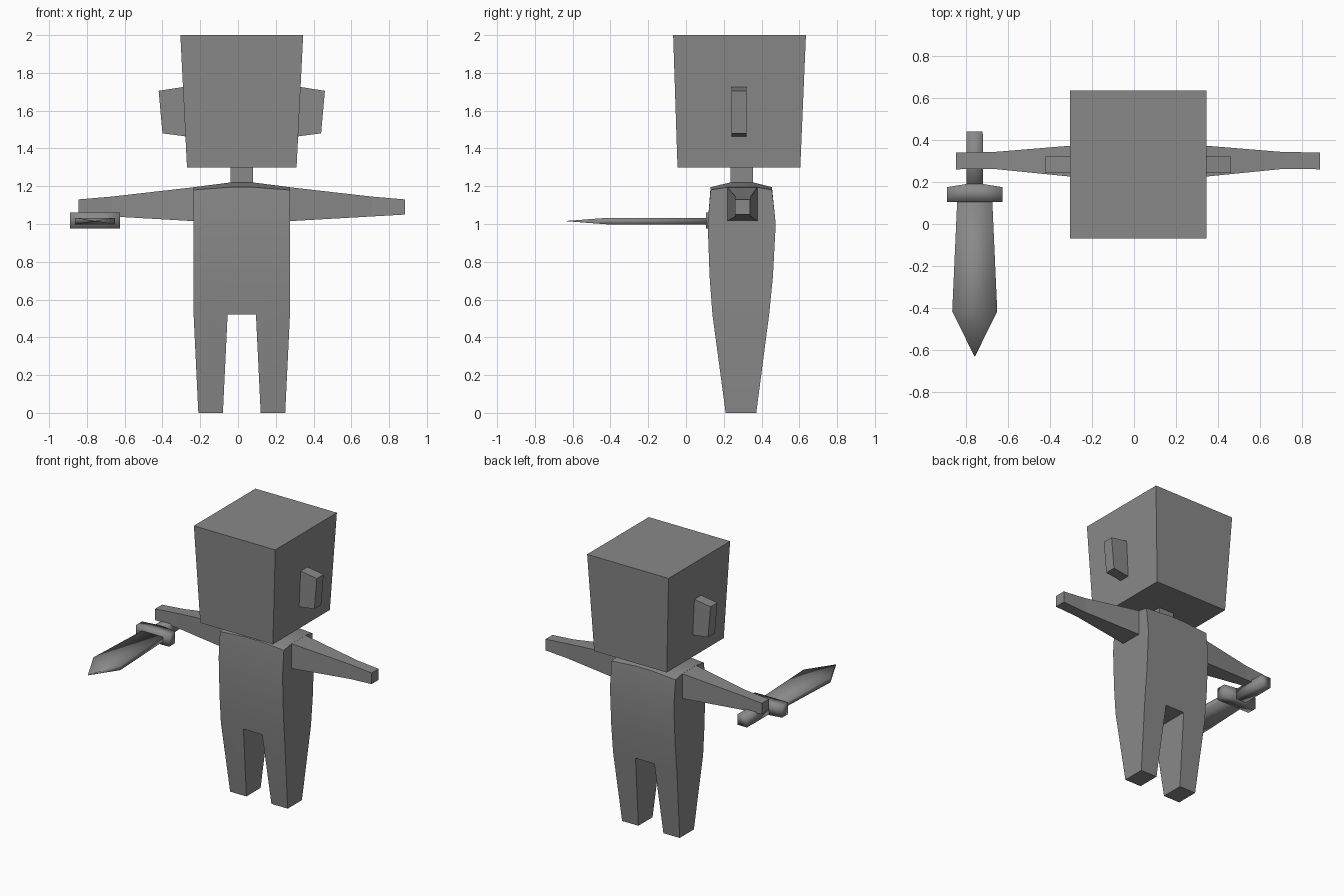
import bpy, bmesh

if "Cube" in bpy.data.objects:
    bpy.data.objects.remove(bpy.data.objects["Cube"])

CX = 0.02  # body centre line

grey = bpy.data.materials.new("plain grey")
grey.diffuse_color = (0.25, 0.25, 0.25, 1)
grey.use_nodes = True
grey.node_tree.nodes["Principled BSDF"].inputs["Base Color"].default_value = grey.diffuse_color


def loft_mesh(loops):
    """Skin equal-length point loops and cap both ends."""
    bm = bmesh.new()
    rings = [[bm.verts.new(p) for p in loop] for loop in loops]
    n = len(rings[0])
    for a, b in zip(rings, rings[1:]):
        for i in range(n):
            j = (i + 1) % n
            bm.faces.new((a[i], a[j], b[j], b[i]))
    bm.faces.new(rings[0])
    bm.faces.new(rings[-1])
    return bm


def finish(name, bm, smooth=None):
    bmesh.ops.remove_doubles(bm, verts=bm.verts[:], dist=0.0005)
    bmesh.ops.recalc_face_normals(bm, faces=bm.faces[:])
    me = bpy.data.meshes.new(name)
    bm.to_mesh(me)
    bm.free()
    me.materials.append(grey)
    ob = bpy.data.objects.new(name, me)
    bpy.context.collection.objects.link(ob)
    if smooth:
        for p in me.polygons:
            p.use_smooth = True
        if smooth == "angle":
            bpy.ops.object.select_all(action='DESELECT')
            ob.select_set(True)
            bpy.context.view_layer.objects.active = ob
            bpy.ops.object.shade_smooth_by_angle()
    return ob


def rect_x(x, y0, y1, z0, z1):
    return [(x, y0, z0), (x, y1, z0), (x, y1, z1), (x, y0, z1)]


def rect_y(y, x0, x1, z0, z1):
    return [(x0, y, z0), (x1, y, z0), (x1, y, z1), (x0, y, z1)]


def rect_z(z, x0, x1, y0, y1):
    return [(x0, y0, z), (x1, y0, z), (x1, y1, z), (x0, y1, z)]


# torso: side profile lofted across the width, with a raised collar
def torso_section(x, inner):
    s = 1 if x > 0 else -1
    xt = s * 0.06 if inner else x
    rim = 1.195 if inner else 1.18
    top = 1.22 if inner else 1.195
    ya, yb = (0.235, 0.355) if inner else (0.22, 0.375)
    pts = [(x, 0.14, 0.52), (x, 0.125, 0.72), (x, 0.115, 1.0), (xt, 0.13, rim),
           (xt, ya, top), (xt, yb, top), (xt, 0.455, rim),
           (x, 0.475, 1.0), (x, 0.46, 0.72), (x, 0.44, 0.52)]
    return [(CX + px, py, pz) for px, py, pz in pts]


bm = loft_mesh([torso_section(-0.255, False), torso_section(-0.075, True),
                torso_section(0.075, True), torso_section(0.255, False)])
# legs: pull the two outer bottom faces down to the ground and taper them
bottom = [f for f in bm.faces
          if all(abs(v.co.z - 0.52) < 1e-4 for v in f.verts)
          and abs(f.calc_center_median().x - CX) > 0.1]
for f in bmesh.ops.extrude_discrete_faces(bm, faces=bottom)["faces"]:
    for v in f.verts:
        dx = v.co.x - CX
        half = 0.23 if abs(dx) > 0.2 else 0.10
        v.co = (CX + (half if dx > 0 else -half), 0.21 if v.co.y < 0.29 else 0.372, 0)
finish("body_and_legs", bm, "angle")

# neck and head
finish("neck", loft_mesh([rect_z(1.20, CX - 0.06, CX + 0.06, 0.235, 0.355),
                          rect_z(1.31, CX - 0.06, CX + 0.06, 0.235, 0.355)]))
finish("head", loft_mesh([rect_z(1.30, CX - 0.29, CX + 0.29, -0.045, 0.605),
                          rect_z(2.00, CX - 0.325, CX + 0.325, -0.068, 0.635)]))

# ears and arms on both sides
for side, s in (("left", 1), ("right", -1)):
    ear = [[(CX + s * x, y, z) for y in (0.242, 0.32) for x, z in pts[::1 if y < 0.3 else -1]]
           for pts in ([(0.29, 1.463), (0.42, 1.48)], [(0.30, 1.727), (0.44, 1.705)])]
    finish(side + "_ear", loft_mesh(ear))
    finish(side + "_arm", loft_mesh([
        rect_x(CX + s * 0.25, 0.218, 0.378, 1.015, 1.195),
        rect_x(CX + s * 0.69, 0.262, 0.342, 1.04, 1.145),
        rect_x(CX + s * 0.865, 0.26, 0.34, 1.05, 1.13)]))

# sword: blade, guard and handle
SX = -0.757
blade = loft_mesh([rect_y(0.12, SX - 0.083, SX + 0.083, 0.998, 1.033),
                   rect_y(-0.415, SX - 0.107, SX + 0.107, 0.998, 1.033),
                   rect_y(-0.63, SX - 0.001, SX + 0.001, 1.0145, 1.0165)])
finish("sword_blade", blade, "all")
finish("sword_guard", loft_mesh([
    rect_x(SX - 0.133, 0.105, 0.175, 0.975, 1.06),
    rect_x(SX - 0.04, 0.105, 0.19, 0.975, 1.06),
    rect_x(SX + 0.04, 0.105, 0.19, 0.975, 1.06),
    rect_x(SX + 0.133, 0.105, 0.175, 0.975, 1.06)]), "all")
finish("sword_handle", loft_mesh([
    rect_y(0.17, SX - 0.04, SX + 0.04, 0.98, 1.055),
    rect_y(0.44, SX - 0.038, SX + 0.038, 0.98, 1.055)]), "all")
